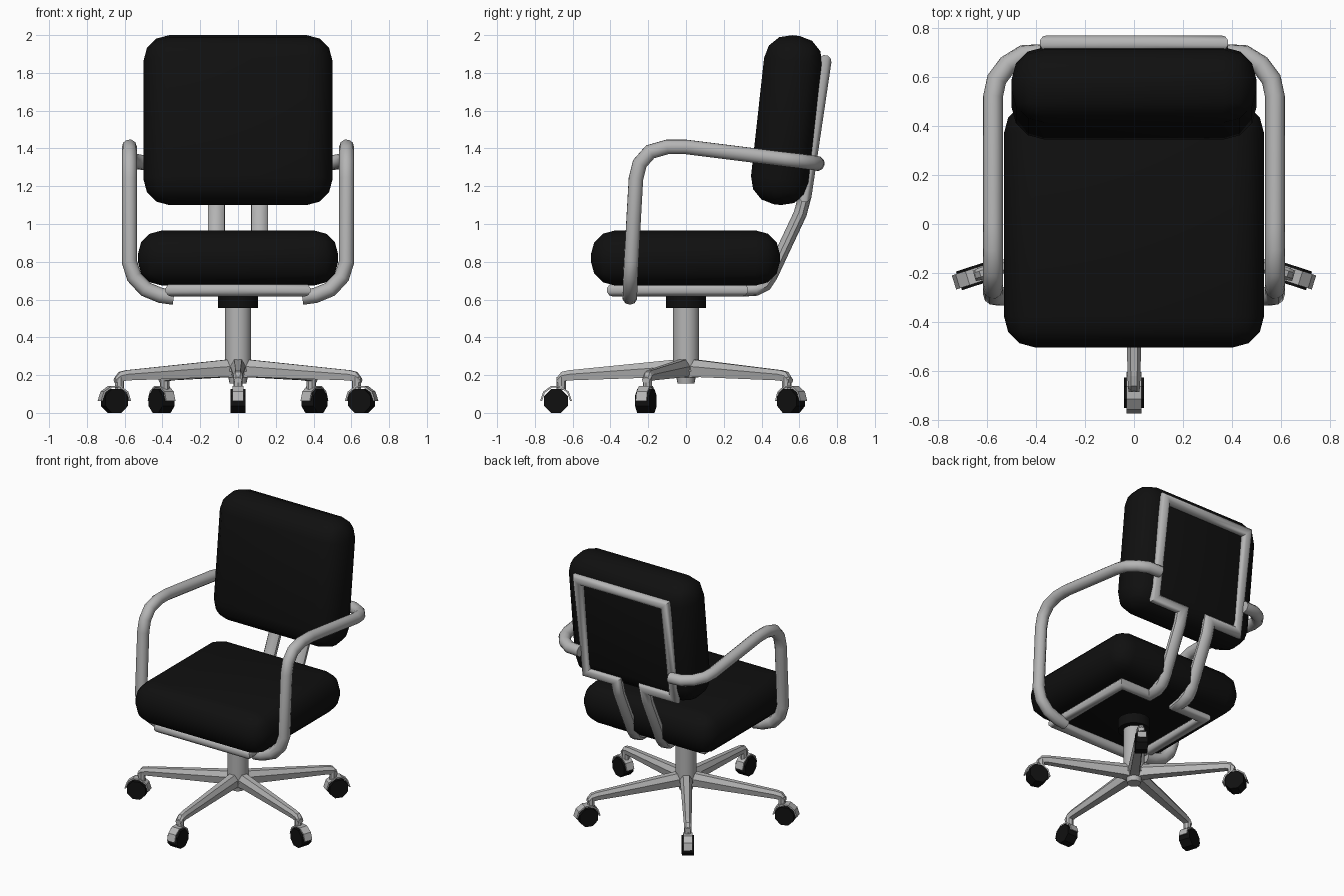
import bpy, bmesh
from math import sin, cos, pi, radians, tau
from mathutils import Vector, Matrix

cube = bpy.data.objects.get("Cube")
if cube:
    bpy.data.objects.remove(cube, do_unlink=True)


def material(name, value, rough):
    m = bpy.data.materials.new(name)
    m.use_nodes = True
    colour = (value, value, value, 1)
    m.diffuse_color = colour
    node = m.node_tree.nodes["Principled BSDF"]
    node.inputs["Base Color"].default_value = colour
    node.inputs["Roughness"].default_value = rough
    return m


METAL = material("grey metal", 0.46, 0.5)
BLACK = material("black fabric", 0.005, 0.8)


def finish(name, bm, mat, smooth=None, mirror=False):
    """Turn a bmesh into a named, coloured object."""
    bmesh.ops.recalc_face_normals(bm, faces=bm.faces)
    mesh = bpy.data.meshes.new(name)
    bm.to_mesh(mesh)
    bm.free()
    mesh.materials.append(mat)
    ob = bpy.data.objects.new(name, mesh)
    bpy.context.collection.objects.link(ob)
    if smooth:
        bpy.ops.object.select_all(action="DESELECT")
        ob.select_set(True)
        bpy.context.view_layer.objects.active = ob
        bpy.ops.object.shade_smooth_by_angle(angle=radians(smooth))
    if mirror:
        ob.modifiers.new("mirror", "MIRROR")
    return ob


def skin(bm, rings, caps=True):
    """Bridge successive rings of points with quads."""
    rows = [[bm.verts.new(p) for p in ring] for ring in rings]
    n = len(rows[0])
    for a, b in zip(rows, rows[1:]):
        for i in range(n):
            j = (i + 1) % n
            bm.faces.new((a[i], a[j], b[j], b[i]))
    if caps:
        bm.faces.new(rows[0])
        bm.faces.new(rows[-1])


def tube(name, points, radius, caps, widen=None, sides=10):
    """Sweep a round section along a path with true mitred corners."""
    pts = [Vector(p) for p in points]
    dirs = [(b - a).normalized() for a, b in zip(pts, pts[1:])]
    dirs = [dirs[0]] + dirs + [dirs[-1]]
    turn = dirs[0].to_track_quat("Z", "Y")
    ring = [pts[0] + turn @ Vector((cos(t), sin(t), 0)) * radius
            for t in (tau * (i + 0.5) / sides for i in range(sides))]
    rings = [ring]
    for i in range(1, len(pts)):
        d, n = dirs[i], dirs[i] + dirs[i + 1]
        ring = [v + d * ((pts[i] - v).dot(n) / d.dot(n)) for v in ring]
        rings.append(ring)
    if widen:
        first, last, factor = widen
        for i in range(first, last + 1):
            rings[i] = [Vector((pts[i].x + (v.x - pts[i].x) * factor, v.y, v.z))
                        for v in rings[i]]
    bm = bmesh.new()
    skin(bm, rings, caps)
    return finish(name, bm, METAL, 40, mirror=True)


def cushion(name, size, centre, bevel, tilt=0):
    bm = bmesh.new()
    bmesh.ops.create_cube(bm, size=1, matrix=Matrix.Diagonal((*size, 1)))
    bmesh.ops.bevel(bm, geom=bm.edges[:], offset=bevel, segments=3,
                    profile=0.5, affect="EDGES")
    bm.transform(Matrix.Translation(centre) @ Matrix.Rotation(tilt, 4, "X"))
    return finish(name, bm, BLACK, 50)


def cylinder(bm, radius, z0, z1, sides=20, y=0, top=None):
    bmesh.ops.create_cone(bm, cap_ends=True, segments=sides, radius1=radius,
                          radius2=top or radius, depth=z1 - z0,
                          matrix=Matrix.Translation((0, y, (z0 + z1) / 2)))


# Upholstery
cushion("seat_cushion", (1.06, 1.0, 0.29), (0, -0.003, 0.82), 0.125)
cushion("back_cushion", (1.0, 0.31, 0.9), (0, 0.533, 1.55), 0.135, -0.11)

# One continuous bent frame under the seat and behind the back
tube("support_frame", [
    (0, -0.385, 0.65), (0.35, -0.385, 0.65), (0.35, 0.295, 0.65),
    (0.115, 0.295, 0.65), (0.115, 0.37, 0.655), (0.115, 0.42, 0.68),
    (0.115, 0.45, 0.725), (0.115, 0.605, 1.055), (0.115, 0.63, 1.15),
    (0.35, 0.63, 1.15), (0.35, 0.735, 1.86), (0, 0.735, 1.86)],
    0.035, False, widen=(4, 8, 1.33))

# Armrests, from under the seat up and round to the back frame
tube("armrest", [
    (0.34, -0.297, 0.612), (0.41, -0.297, 0.622), (0.49, -0.296, 0.655),
    (0.55, -0.294, 0.72), (0.575, -0.29, 0.8), (0.575, -0.265, 1.24),
    (0.575, -0.245, 1.32), (0.575, -0.19, 1.382), (0.575, -0.1, 1.408),
    (0.575, 0.0, 1.408), (0.575, 0.52, 1.343), (0.56, 0.59, 1.335),
    (0.515, 0.65, 1.327), (0.45, 0.69, 1.322), (0.36, 0.695, 1.32)],
    0.04, True)

# Column, hub and collar
bm = bmesh.new()
cylinder(bm, 0.07, 0.22, 0.6)
cylinder(bm, 0.045, 0.155, 0.24, top=0.06)
finish("column", bm, METAL, 40)
bm = bmesh.new()
cylinder(bm, 0.107, 0.555, 0.63)
finish("collar", bm, BLACK, 40)


def leg(spin):
    """Tapered leg with a faceted section and a caster stem at its tip."""
    bm = bmesh.new()
    rings = []
    for r, top, low, w in ((0, 0.29, 0.185, 0.042), (0.08, 0.28, 0.19, 0.04),
                           (0.62, 0.226, 0.172, 0.026),
                           (0.66, 0.217, 0.165, 0.025),
                           (0.685, 0.185, 0.16, 0.022)):
        mid = low + (top - low) * 0.6
        rings.append([(x * w, -r, z) for x, z in (
            (0.5, top), (1, mid), (0.75, low),
            (-0.75, low), (-1, mid), (-0.5, top))])
    skin(bm, rings)
    cylinder(bm, 0.025, 0.12, 0.19, 8, y=-0.66)
    bm.transform(spin)
    finish("base_leg", bm, METAL)


def caster(spin):
    """Octagonal wheel under a thin arched hood."""
    hub = Vector((0, -0.688, 0.063))
    bm = bmesh.new()
    bmesh.ops.create_cone(
        bm, cap_ends=True, segments=8, radius1=0.068, radius2=0.068, depth=0.08,
        matrix=Matrix.Translation(hub) @ Matrix.Rotation(pi / 2, 4, "Y")
        @ Matrix.Rotation(pi / 8, 4, "Z"))
    bm.transform(spin)
    finish("caster_wheel", bm, BLACK)
    bm = bmesh.new()
    rings = []
    for k in range(6):
        a = pi * k / 5
        rings.append([hub + Vector((x, cos(a) * r, sin(a) * r))
                      for x, r in ((-0.03, 0.074), (0.03, 0.074),
                                   (0.03, 0.084), (-0.03, 0.084))])
    skin(bm, rings)
    bm.transform(spin)
    finish("caster_hood", bm, METAL)


# Five-star base
for k in range(5):
    spin = Matrix.Rotation(tau * k / 5, 4, "Z")
    leg(spin)
    caster(spin)
